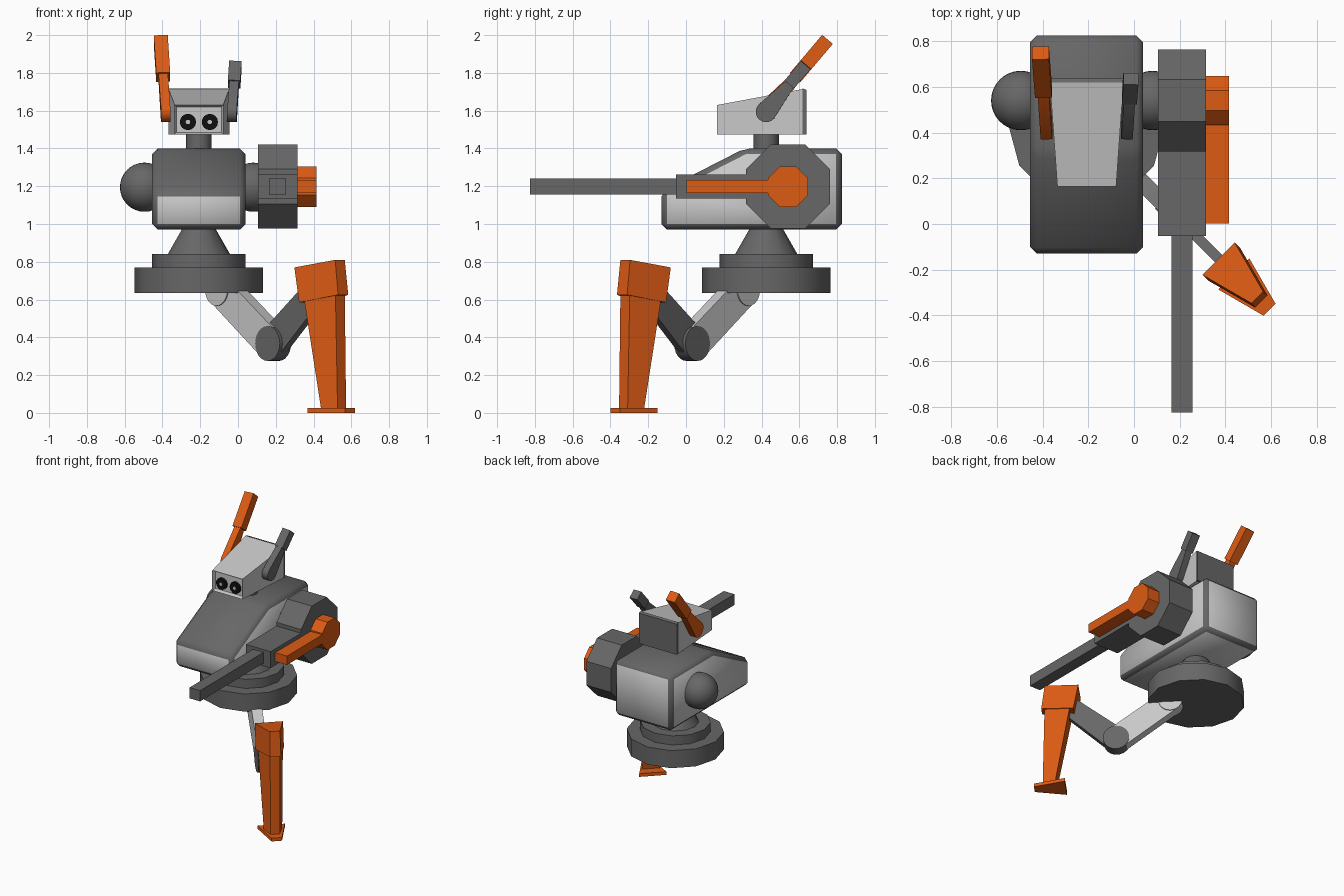
import bpy, bmesh, math
from mathutils import Vector as V

if "Cube" in bpy.data.objects:
    bpy.data.objects.remove(bpy.data.objects["Cube"])


def material(name, rgb):
    m = bpy.data.materials.new(name)
    m.diffuse_color = (*rgb, 1)
    m.use_nodes = True
    m.node_tree.nodes["Principled BSDF"].inputs["Base Color"].default_value = m.diffuse_color
    return m


DARK = material("dark grey", (0.135, 0.135, 0.135))
LIGHT = material("light grey", (0.58, 0.58, 0.58))
ORANGE = material("orange", (0.72, 0.105, 0.007))
BLACK = material("black", (0.005, 0.005, 0.005))
CX, CY = -0.207, 0.425          # turning axis of the waist and neck


def finish(bm, name, *mats, angle=40):
    bmesh.ops.recalc_face_normals(bm, faces=bm.faces[:])
    me = bpy.data.meshes.new(name)
    bm.to_mesh(me)
    bm.free()
    for m in mats:
        me.materials.append(m)
    ob = bpy.data.objects.new(name, me)
    bpy.context.collection.objects.link(ob)
    bpy.ops.object.select_all(action='DESELECT')
    ob.select_set(True)
    bpy.context.view_layer.objects.active = ob
    bpy.ops.object.shade_smooth_by_angle(angle=math.radians(angle))
    return ob


def loft_bm(*rings):
    bm = bmesh.new()
    vs = [[bm.verts.new(p) for p in r] for r in rings]
    n = len(vs[0])
    for a, b in zip(vs, vs[1:]):
        for i in range(n):
            j = (i + 1) % n
            bm.faces.new((a[i], a[j], b[j], b[i]))
    bm.faces.new(vs[0])
    bm.faces.new(vs[-1])
    bmesh.ops.recalc_face_normals(bm, faces=bm.faces[:])
    return bm


def side_prism(name, yz, x0, x1, mat):
    return finish(loft_bm(*[[(x, y, z) for y, z in yz] for x in (x0, x1)]), name, mat)


def turned(name, rz, mat, n=12):
    rings = [[(CX + r * math.cos(2 * math.pi * i / n), CY + r * math.sin(2 * math.pi * i / n), z)
              for i in range(n)] for r, z in rz]
    return finish(loft_bm(*rings), name, mat)


def capsule(name, p0, p1, r0, r1, normal, t, mat, n=10):
    """Flat link with rounded ends, thickness t along normal."""
    p0, p1, nrm = V(p0), V(p1), V(normal).normalized()
    e1 = (p1 - p0).normalized()
    e2 = nrm.cross(e1)
    ring = []
    for c, r, start in ((p0, r0, 90), (p1, r1, 270)):
        for i in range(n + 1):
            a = math.radians(start + 180 * i / n)
            ring.append(c + r * (math.cos(a) * e1 + math.sin(a) * e2))
    return finish(loft_bm([p - nrm * t / 2 for p in ring], [p + nrm * t / 2 for p in ring]), name, mat)


# Torso: wedge with chamfered edges; top, slope and chamfers dark, panels light
prof = [(-0.13, 0.97), (-0.13, 1.175), (0.31, 1.40), (0.825, 1.40), (0.825, 0.97)]
bm = loft_bm(*[[(x, y, z) for y, z in prof] for x in (-0.455, 0.04)])
bmesh.ops.bevel(bm, geom=bm.edges[:], offset=0.03, offset_type='OFFSET', segments=1,
                affect='EDGES', profile=0.5)
bm.normal_update()
for f in bm.faces:
    k = f.normal
    f.material_index = 1 if max(abs(k.x), abs(k.y), -k.z) > 0.97 else 0
finish(bm, "torso", DARK, LIGHT, angle=50)

# Waist and neck
turned("hip_disc", [(0.34, 0.635), (0.34, 0.77)], DARK)
turned("waist_ring", [(0.247, 0.77), (0.247, 0.84)], DARK)
turned("waist_cone", [(0.165, 0.84), (0.085, 0.98)], DARK)
turned("neck", [(0.067, 1.39), (0.067, 1.48)], DARK)

# Head with recessed face
def rect(x0, x1, y, z0, z1):
    return [(x0, y, z0), (x1, y, z0), (x1, y, z1), (x0, y, z1)]


bm = loft_bm(rect(-0.335, -0.078, 0.165, 1.475, 1.63), rect(-0.368, -0.046, 0.62, 1.475, 1.715))
front = min(bm.faces, key=lambda f: f.calc_center_median().y)
bmesh.ops.inset_region(bm, faces=[front], thickness=0.014, depth=0)
bmesh.ops.translate(bm, verts=front.verts[:], vec=(0, 0.025, 0))
finish(bm, "head", LIGHT)
finish(loft_bm(rect(-0.369, -0.045, 0.618, 1.475, 1.717), rect(-0.369, -0.045, 0.638, 1.475, 1.71)),
       "head_back_plate", DARK)

for side, s in (("left", -1), ("right", 1)):
    # Eyes
    ex = CX + s * 0.058
    for part, r, y, m in (("eye", 0.043, 0.172, BLACK), ("pupil", 0.012, 0.168, LIGHT)):
        rings = [[(ex + r * math.cos(a * math.pi / 8), yy, 1.54 + r * math.sin(a * math.pi / 8))
                  for a in range(16)] for yy in (y, 0.195)]
        finish(loft_bm(*rings), f"{side}_{part}", m)

    # Shoulder balls
    bm = bmesh.new()
    bmesh.ops.create_uvsphere(bm, u_segments=32, v_segments=16, radius=0.13)
    bmesh.ops.translate(bm, verts=bm.verts[:], vec=(CX + s * 0.288, 0.54, 1.195))
    finish(bm, f"{side}_shoulder", DARK)

    # Ears: rounded lower link and boxy tip
    length, joint, w, m = (0.50, 0.24, 0.037, ORANGE) if s < 0 else (0.325, 0.19, 0.033, DARK)
    base = V((CX + s * 0.177, 0.425, 1.595))
    d = V((s * 0.05, 0.647, 0.763)).normalized()
    nrm = V((1, 0, 0)) - d * d.x
    nrm.normalize()
    e2 = nrm.cross(d)
    capsule(f"{side}_ear_base", base, base + d * joint, 0.055, 0.028, nrm, 0.05, m)
    rings = [[base + d * l + nrm * a * w + e2 * b * w
              for a, b in ((-1, -1), (1, -1), (1, 1), (-1, 1))] for l in (joint, length)]
    finish(loft_bm(*rings), f"{side}_ear_tip", m)


# Right arm cannon: keyhole-shaped housing, barrel and orange side plate
def keyhole(cy, cz, r, y_end, h):
    R = r / math.cos(math.pi / 8)
    octo = [(cy + R * math.cos(math.radians(a)), cz + R * math.sin(math.radians(a)))
            for a in (-112.5, -67.5, -22.5, 22.5, 67.5, 112.5)]
    c = r * math.tan(math.pi / 8)
    join = cy - c - (r - h)     # where the bar meets the sloped octagon sides
    if h < c:
        join = cy - r
        return octo + [(join, cz + c), (join, cz + h), (y_end, cz + h),
                       (y_end, cz - h), (join, cz - h), (join, cz - c)]
    return octo + [(join, cz + h), (y_end, cz + h), (y_end, cz - h), (join, cz - h)]


side_prism("arm_housing", keyhole(0.54, 1.198, 0.222, -0.053, 0.063), 0.105, 0.315, DARK)
side_prism("arm_side_plate", keyhole(0.54, 1.198, 0.107, 0.003, 0.034), 0.314, 0.415, ORANGE)
side_prism("barrel", [(-0.825, 1.157), (-0.04, 1.157), (-0.04, 1.24), (-0.825, 1.24)],
           0.165, 0.255, DARK)

# Leg, in a vertical plane turned 45 degrees toward the front right
Q = math.sqrt(0.5)


def leg(u, v, z):
    return V((CX + Q * (u + v), CY + Q * (v - u), z))


nv = (Q, Q, 0)
knee = leg(0.556, 0, 0.367)
capsule("thigh", leg(0.175, 0, 0.655), knee, 0.085, 0.088, nv, 0.075, LIGHT)
capsule("shin", knee, leg(0.90, 0, 0.66), 0.088, 0.07, nv, 0.045, DARK)
capsule("knee_pin", knee, knee + V((0, 0, 0.001)), 0.092, 0.092, nv, 0.085, DARK, n=12)
capsule("hip_pin", leg(0.175, 0, 0.65), leg(0.175, 0, 0.651), 0.083, 0.083, nv, 0.09, LIGHT, n=12)


def foot_part(name, lower, upper):
    """Each level: inner u, z, half width, then outer u, z, half width."""
    rings = [[leg(ui, -wi, zi), leg(uo, -wo, zo), leg(uo, wo, zo), leg(ui, wi, zi)]
             for ui, zi, wi, uo, zo, wo in (lower, upper)]
    finish(loft_bm(*rings), name, ORANGE)


foot_part("foot_plate", (0.91, 0, 0.096, 1.131, 0, 0.037), (0.91, 0.025, 0.096, 1.131, 0.025, 0.037))
foot_part("lower_leg", (0.98, 0.02, 0.065, 1.07, 0.02, 0.032), (0.876, 0.60, 0.088, 1.057, 0.635, 0.035))
foot_part("leg_guard", (0.85, 0.585, 0.10, 1.08, 0.625, 0.038), (0.815, 0.77, 0.10, 1.056, 0.81, 0.036))
